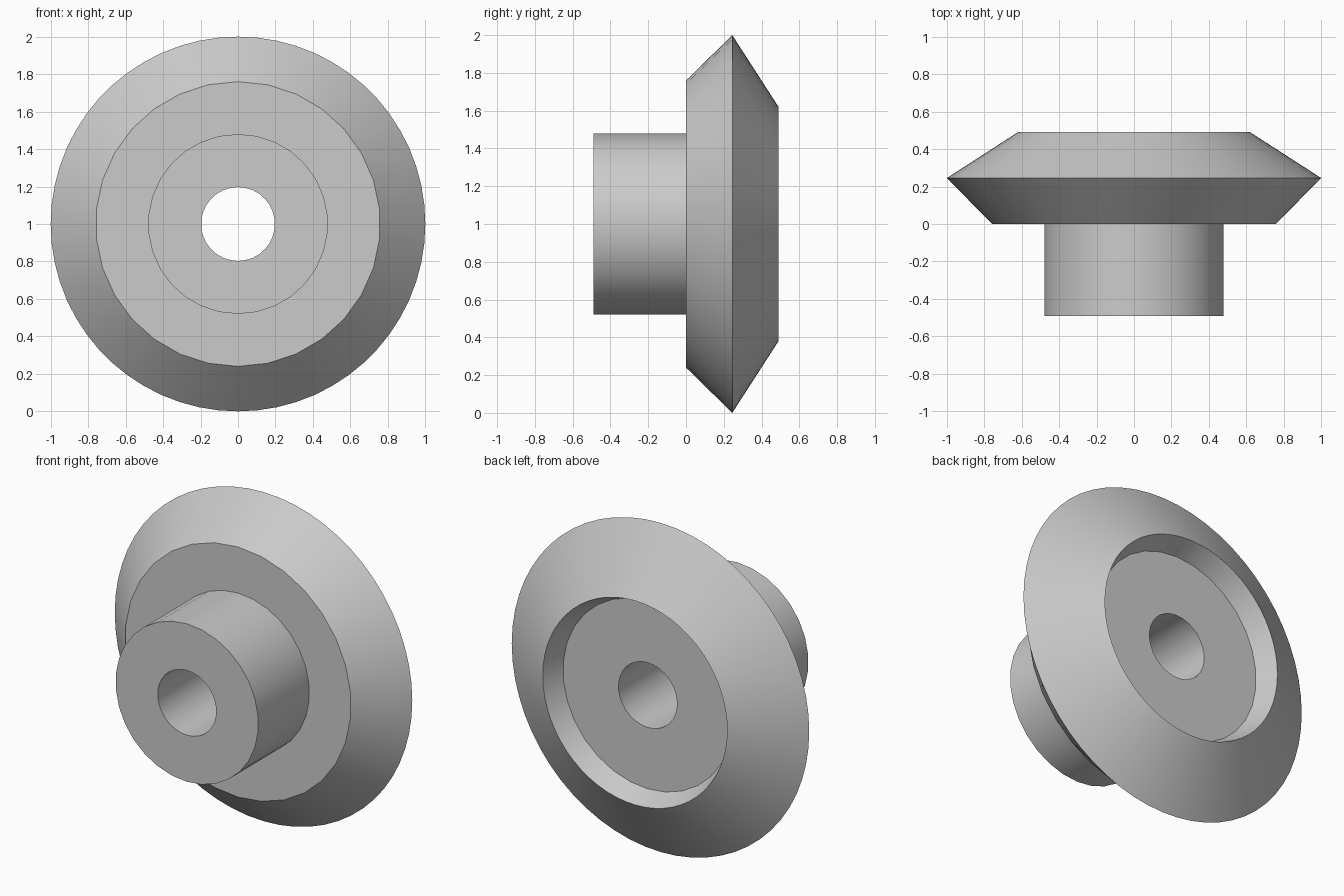
import bpy
import bmesh
from math import sin, cos, tau

cube = bpy.data.objects.get("Cube")
if cube:
    bpy.data.objects.remove(cube, do_unlink=True)

SEGMENTS = 60
CENTRE_Z = 1.0

# Closed lathe profile: position along y, radius, angular step of the ring
PROFILE = [
    (-0.49, 0.197, 2),   # bore, front
    (-0.49, 0.48, 2),    # hub, front edge
    (0.0, 0.48, 2),      # hub meets disc
    (0.0, 0.76, 2),      # disc, front edge
    (0.245, 1.0, 1),     # sharp outer rim
    (0.49, 0.62, 1),     # back lip
    (0.367, 0.57, 2),    # recess floor edge
    (0.367, 0.197, 2),   # bore, back
]


def grey_material():
    mat = bpy.data.materials.new("plain grey")
    mat.use_nodes = True
    colour = (0.6, 0.6, 0.6, 1.0)
    mat.diffuse_color = colour
    mat.node_tree.nodes["Principled BSDF"].inputs["Base Color"].default_value = colour
    return mat


def lathe(name, profile, material):
    """Revolve a closed profile about the y axis; coarse rings share vertices."""
    bm = bmesh.new()
    rings = []
    for y, radius, step in profile:
        ring = []
        for i in range(SEGMENTS):
            if i % step:
                ring.append(ring[-1])
                continue
            a = tau * i / SEGMENTS
            ring.append(bm.verts.new((radius * sin(a), y, CENTRE_Z + radius * cos(a))))
        rings.append(ring)
    for k, ring in enumerate(rings):
        following = rings[(k + 1) % len(rings)]
        for i in range(SEGMENTS):
            j = (i + 1) % SEGMENTS
            corners = list(dict.fromkeys((ring[i], ring[j], following[j], following[i])))
            if len(corners) > 2:
                bm.faces.new(corners)
    bmesh.ops.recalc_face_normals(bm, faces=bm.faces[:])
    mesh = bpy.data.meshes.new(name)
    bm.to_mesh(mesh)
    bm.free()
    mesh.materials.append(material)
    obj = bpy.data.objects.new(name, mesh)
    bpy.context.collection.objects.link(obj)
    return obj


# Bevelled disc with hub, through bore and back recess
wheel = lathe("bevelled_wheel_with_hub", PROFILE, grey_material())
bpy.ops.object.select_all(action="DESELECT")
wheel.select_set(True)
bpy.context.view_layer.objects.active = wheel
bpy.ops.object.shade_smooth_by_angle(angle=tau / 12)
